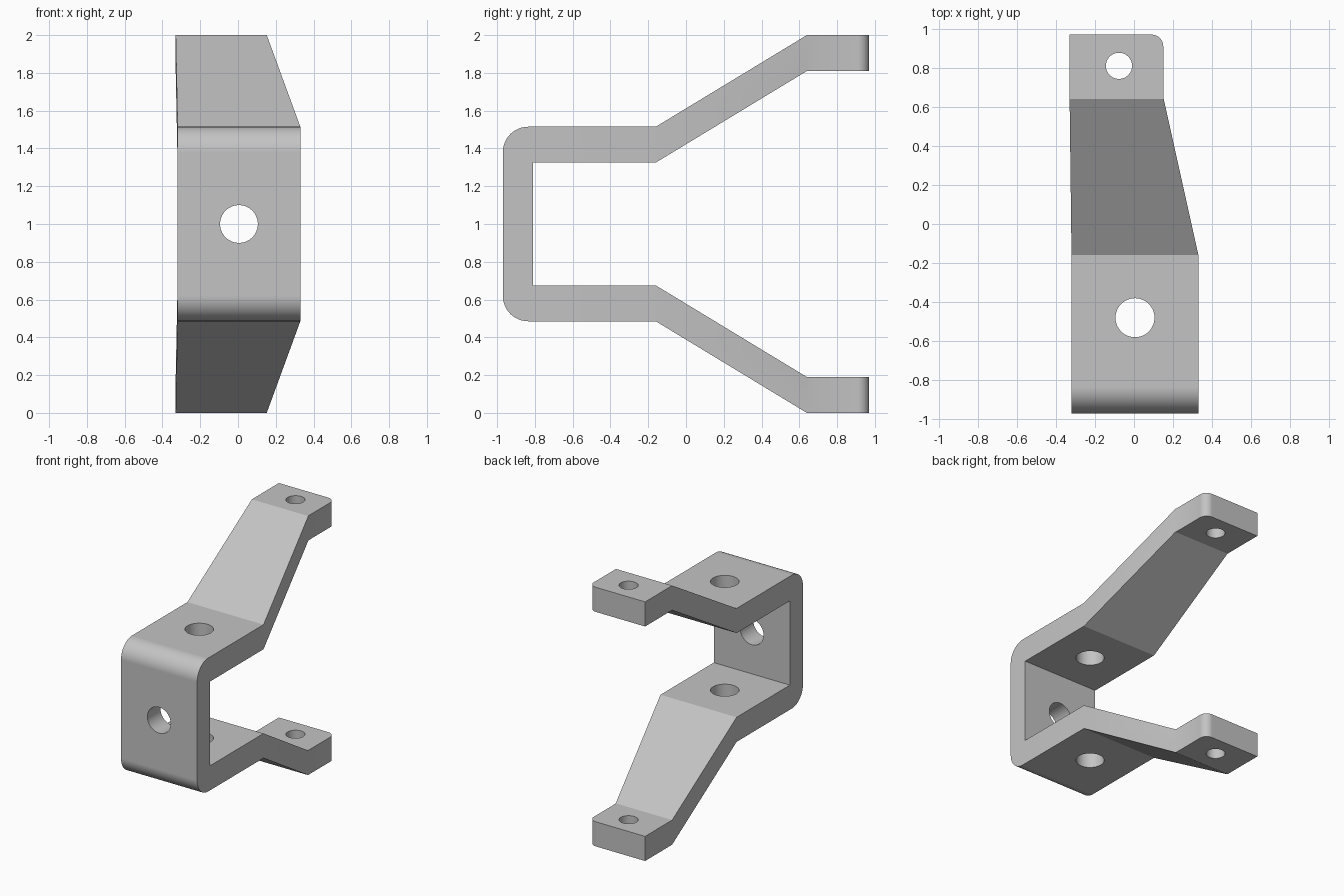
import bpy, bmesh, math
from mathutils import Vector

if "Cube" in bpy.data.objects:
    bpy.data.objects.remove(bpy.data.objects["Cube"], do_unlink=True)

MID = 1.0  # height of the mirror plane between the two arms

steel = bpy.data.materials.new("plain grey")
steel.use_nodes = True
steel.diffuse_color = (0.55, 0.55, 0.55, 1)
steel.node_tree.nodes["Principled BSDF"].inputs["Base Color"].default_value = steel.diffuse_color


def arc(cx, cy, r, start, steps=12):
    """Quarter circle of points, counterclockwise from the start angle."""
    angles = [math.radians(start + 90 * i / steps) for i in range(steps + 1)]
    return [(cx + r * math.cos(a), cy + r * math.sin(a)) for a in angles]


def prism(name, points, push):
    """Extrude a closed outline along the push vector."""
    bm = bmesh.new()
    face = bm.faces.new([bm.verts.new(p) for p in points])
    grown = bmesh.ops.extrude_face_region(bm, geom=[face])["geom"]
    moved = [v for v in grown if isinstance(v, bmesh.types.BMVert)]
    bmesh.ops.translate(bm, verts=moved, vec=Vector(push))
    bmesh.ops.recalc_face_normals(bm, faces=bm.faces)
    mesh = bpy.data.meshes.new(name)
    bm.to_mesh(mesh)
    bm.free()
    mesh.materials.append(steel)
    obj = bpy.data.objects.new(name, mesh)
    bpy.context.collection.objects.link(obj)
    return obj


def circle(r, n=48):
    return [(r * math.cos(math.tau * i / n), r * math.sin(math.tau * i / n)) for i in range(n)]


def cut(target, tool, operation):
    """Apply a boolean and discard its tool."""
    tool.hide_render = True
    mod = target.modifiers.new(tool.name, "BOOLEAN")
    mod.object, mod.operation, mod.solver = tool, operation, "EXACT"
    bpy.ops.object.select_all(action="DESELECT")
    bpy.context.view_layer.objects.active = target
    target.select_set(True)
    bpy.ops.object.modifier_apply(modifier=mod.name)
    bpy.data.objects.remove(tool, do_unlink=True)


# Bent strip: upper half of the side profile as (y, height above middle), then mirrored
END = 1.1
upper = [(-0.81, 0.325), (-0.16, 0.325), (0.64, 0.81), (END, 0.81),
         (END, 1.0), (0.64, 1.0), (-0.16, 0.515)]
upper += arc(-0.835, 0.38, 0.135, 90)
side = upper + [(y, -h) for y, h in reversed(upper)]
bracket = prism("bent_bracket", [(-0.6, y, MID + h) for y, h in side], (1.2, 0, 0))

# Plan outline: wide body, tapering arms, pads with one rounded corner
plan = [(-0.32, -1.2), (0.33, -1.2), (0.33, -0.16), (0.15, 0.65)]
plan += arc(0.09, 0.91, 0.06, 0) + [(-0.33, 0.97), (-0.33, 0.65), (-0.32, -0.16)]
cut(bracket, prism("plan_cutter", [(x, y, -0.5) for x, y in plan], (0, 0, 3)), "INTERSECT")

# Bolt holes through both arms and both pads
for name, x, y, r in [("body_hole", 0.005, -0.48, 0.1), ("pad_hole", -0.077, 0.81, 0.067)]:
    ring = [(x + u, y + v, -0.5) for u, v in circle(r)]
    cut(bracket, prism(name, ring, (0, 0, 3)), "DIFFERENCE")

# Bolt hole through the front wall
ring = [(0.005 + u, -1.2, MID + v) for u, v in circle(0.1)]
cut(bracket, prism("front_hole", ring, (0, 0.6, 0)), "DIFFERENCE")

# Smooth bends and holes, crisp folds
bpy.ops.object.shade_smooth_by_angle(angle=math.radians(20))
weighted = bracket.modifiers.new("weighted_normals", "WEIGHTED_NORMAL")
weighted.keep_sharp = True
